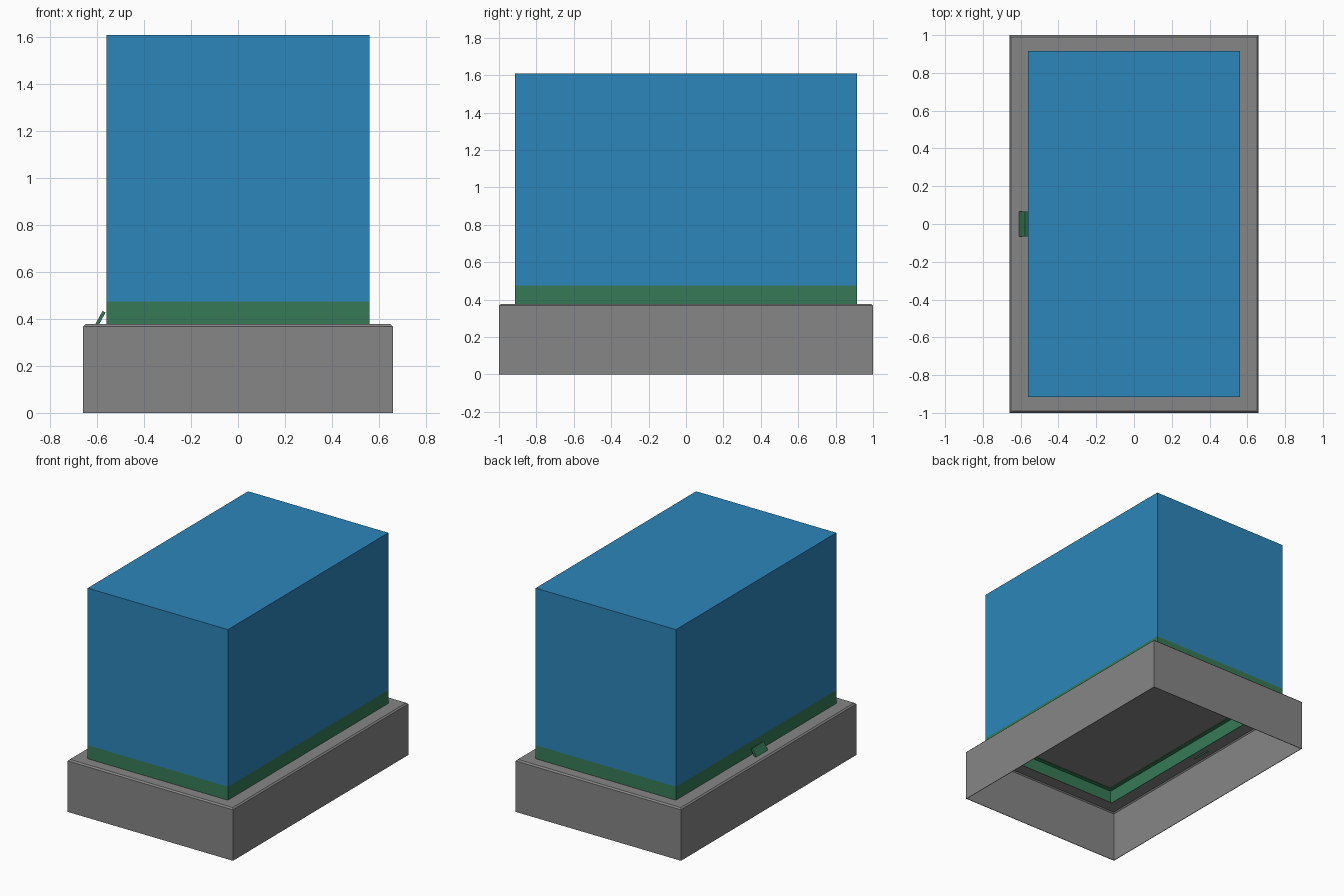
import bpy
import bmesh

cube = bpy.data.objects.get("Cube")
if cube:
    bpy.data.objects.remove(cube, do_unlink=True)


def material(name, rgb):
    mat = bpy.data.materials.new(name)
    mat.use_nodes = True
    mat.diffuse_color = (*rgb, 1)
    mat.node_tree.nodes["Principled BSDF"].inputs["Base Color"].default_value = (*rgb, 1)
    return mat


GREY = material("grey", (0.238, 0.238, 0.238))
GREEN = material("green", (0.037, 0.195, 0.093))
BLUE = material("blue", (0.025, 0.238, 0.495))


def finish(name, bm, mat):
    bmesh.ops.recalc_face_normals(bm, faces=bm.faces)
    mesh = bpy.data.meshes.new(name)
    bm.to_mesh(mesh)
    bm.free()
    mesh.materials.append(mat)
    obj = bpy.data.objects.new(name, mesh)
    bpy.context.collection.objects.link(obj)
    return obj


def rect_ring(name, hx, hy, section, mat):
    """Sweep a closed section of (inset, z) points around a rectangle."""
    bm = bmesh.new()
    loops = []
    for inset, z in section:
        x, y = hx - inset, hy - inset
        loops.append([bm.verts.new((sx * x, sy * y, z))
                      for sx, sy in ((-1, -1), (1, -1), (1, 1), (-1, 1))])
    for a, b in zip(loops, loops[1:] + loops[:1]):
        for i in range(4):
            j = (i + 1) % 4
            bm.faces.new((a[i], a[j], b[j], b[i]))
    return finish(name, bm, mat)


def box(name, hx, hy, z0, z1, mat):
    bm = bmesh.new()
    bmesh.ops.create_cube(bm, size=1)
    for v in bm.verts:
        v.co = (v.co.x * 2 * hx, v.co.y * 2 * hy, z1 if v.co.z > 0 else z0)
    return finish(name, bm, mat)


HX, HY = 0.66, 1.0        # base half size
BX, BY = 0.56, 0.915      # upper box half size
RIM, SEAM, TOP = 0.378, 0.475, 1.61
T = 0.004                 # sheet thickness

# Open-bottomed base with a chamfered top edge and an inward rim
rect_ring("base_frame", HX, HY, [
    (0, 0), (0, RIM - 0.01), (0.01, RIM), (HX - BX, RIM),
    (HX - BX, RIM - T), (0.012, RIM - T), (T, RIM - 0.012), (T, 0)], GREY)

# Green collar with a narrow ledge turned inward at its top
rect_ring("collar", BX, BY, [
    (0, RIM - T), (0, SEAM), (0.035, SEAM), (0.035, SEAM - T),
    (T, SEAM - T), (T, RIM - T)], GREEN)

# Floor panel inside the collar opening
box("floor_panel", BX - 0.035, BY - 0.035, SEAM - 0.002, SEAM + 0.004, GREY)

# Tall upper box
box("upper_box", BX, BY, SEAM, TOP, BLUE)

# Slanted tab on the right side
bm = bmesh.new()
profile = [(-0.611, 0.372), (-0.577, 0.434), (-0.564, 0.427), (-0.598, 0.366)]
face = bm.faces.new([bm.verts.new((x, -0.066, z)) for x, z in profile])
ext = bmesh.ops.extrude_face_region(bm, geom=[face])
bmesh.ops.translate(bm, vec=(0, 0.132, 0),
                    verts=[g for g in ext["geom"] if isinstance(g, bmesh.types.BMVert)])
finish("side_tab", bm, GREEN)
